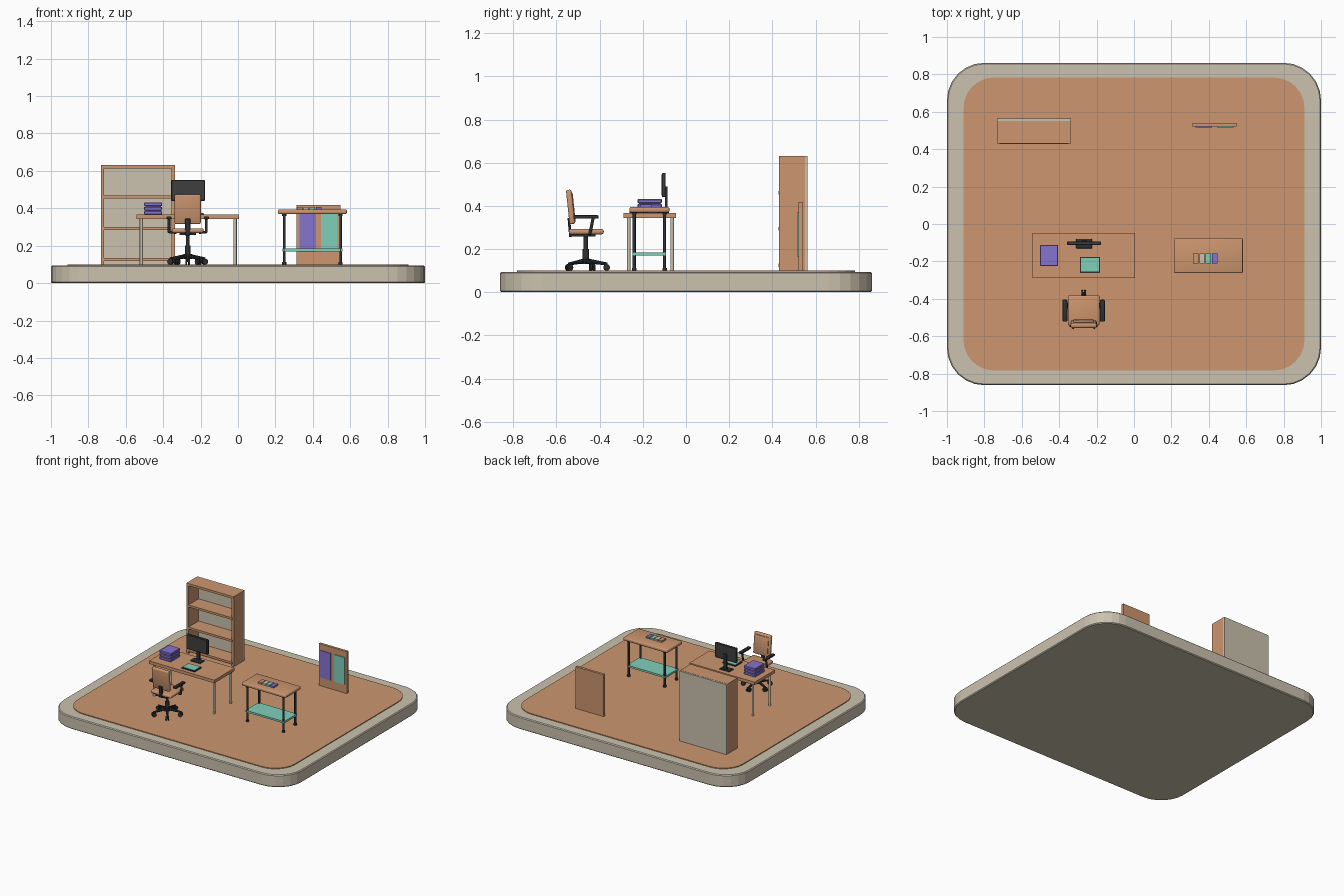
import bpy, bmesh, math
from mathutils import Vector, Matrix

if "Cube" in bpy.data.objects:
    bpy.data.objects.remove(bpy.data.objects["Cube"])


def material(name, r, g, b):
    lin = [(c / 255 / 12.92) if c < 11 else ((c / 255 + 0.055) / 1.055) ** 2.4 for c in (r, g, b)]
    m = bpy.data.materials.new(name)
    m.diffuse_color = (*lin, 1)
    m.use_nodes = True
    m.node_tree.nodes["Principled BSDF"].inputs["Base Color"].default_value = m.diffuse_color
    return m


TAN = material("tan wood", 204, 150, 111)
STONE = material("pale stone", 203, 194, 175)
TEAL = material("teal", 128, 207, 186)
PURPLE = material("purple", 134, 116, 207)
DARK = material("charcoal", 45, 48, 51)
SCREEN = material("screen grey", 62, 62, 63)


def finish(name, bm, mat, smooth=False):
    bmesh.ops.recalc_face_normals(bm, faces=bm.faces)
    me = bpy.data.meshes.new(name)
    bm.to_mesh(me)
    bm.free()
    me.materials.append(mat)
    ob = bpy.data.objects.new(name, me)
    bpy.context.collection.objects.link(ob)
    if smooth:
        bpy.ops.object.select_all(action='DESELECT')
        ob.select_set(True)
        bpy.context.view_layer.objects.active = ob
        bpy.ops.object.shade_smooth_by_angle(angle=math.radians(35))
    return ob


def box(name, x, y, z, mat, bevel=0, segs=2, tilt=0):
    """Box from (min, max) ranges, optionally bevelled and tilted about x."""
    bm = bmesh.new()
    bmesh.ops.create_cube(bm, size=1)
    bmesh.ops.scale(bm, verts=bm.verts, vec=(x[1] - x[0], y[1] - y[0], z[1] - z[0]))
    if bevel:
        bmesh.ops.bevel(bm, geom=bm.edges[:], offset=bevel, segments=segs, profile=0.5, affect='EDGES')
    bmesh.ops.rotate(bm, verts=bm.verts, matrix=Matrix.Rotation(tilt, 3, 'X'))
    bmesh.ops.translate(bm, verts=bm.verts, vec=(sum(x) / 2, sum(y) / 2, sum(z) / 2))
    return finish(name, bm, mat, bevel > 0)


def rod(name, a, b, r, mat, r2=None, sides=16):
    """Cylinder or cone between two points."""
    a, b = Vector(a), Vector(b)
    bm = bmesh.new()
    bmesh.ops.create_cone(bm, cap_ends=True, segments=sides, radius1=r,
                          radius2=r if r2 is None else r2, depth=(b - a).length)
    rot = (b - a).to_track_quat('Z', 'Y').to_matrix()
    bmesh.ops.rotate(bm, verts=bm.verts, matrix=rot)
    bmesh.ops.translate(bm, verts=bm.verts, vec=(a + b) / 2)
    return finish(name, bm, mat, True)


def rounded_slab(name, hx, hy, r, z, mat, bevel=0):
    bm = bmesh.new()
    vs = []
    for q, (sx, sy) in enumerate(((1, 1), (-1, 1), (-1, -1), (1, -1))):
        for i in range(7):
            t = math.radians(90 * q + 15 * i)
            vs.append(bm.verts.new((sx * (hx - r) + r * math.cos(t), sy * (hy - r) + r * math.sin(t), z[0])))
    f = bm.faces.new(vs)
    top = bmesh.ops.extrude_face_region(bm, geom=[f])['geom']
    bmesh.ops.translate(bm, verts=[v for v in top if isinstance(v, bmesh.types.BMVert)], vec=(0, 0, z[1] - z[0]))
    if bevel:
        rim = [e for e in bm.edges if abs(e.verts[0].co.z - e.verts[1].co.z) < 1e-6]
        bmesh.ops.bevel(bm, geom=rim, offset=bevel, segments=1, affect='EDGES')
    return finish(name, bm, mat)


# Base and floor
rounded_slab("base_slab", 1.0, 0.862, 0.2, (0, 0.094), STONE, 0.006)
rounded_slab("floor", 0.912, 0.784, 0.165, (0.09, 0.1), TAN)
F = 0.099

# Bookshelf
box("bookshelf_back", (-0.733, -0.338), (0.551, 0.563), (F, 0.63), STONE)
for side, x in (("left", -0.733), ("right", -0.355)):
    box(f"bookshelf_{side}_side", (x, x + 0.017), (0.432, 0.552), (F, 0.63), TAN)
box("bookshelf_top", (-0.733, -0.338), (0.43, 0.552), (0.614, 0.631), TAN)
for i in range(3):
    z = 0.117 + 0.168 * i
    box(f"bookshelf_shelf_{i}", (-0.72, -0.35), (0.429, 0.552), (z, z + 0.016), TAN)

# Desk
box("desk_top", (-0.543, 0.005), (-0.29, -0.047), (0.343, 0.366), TAN)
for x in (-0.517, -0.015):
    for y in (-0.265, -0.064):
        rod("desk_leg", (x, y, F), (x, y, 0.345), 0.0085, STONE)

# Monitor
box("monitor_body", (-0.357, -0.177), (-0.112, -0.094), (0.44, 0.552), SCREEN, 0.003, 1)
box("monitor_panel", (-0.351, -0.183), (-0.1135, -0.111), (0.448, 0.546), SCREEN)
box("monitor_neck", (-0.279, -0.255), (-0.098, -0.086), (0.37, 0.49), DARK)
box("monitor_foot", (-0.309, -0.225), (-0.131, -0.079), (0.366, 0.374), DARK, 0.002, 1)

# Keypad tablet on the desk
box("tablet_body", (-0.29, -0.181), (-0.261, -0.177), (0.366, 0.373), DARK)
box("tablet_pad", (-0.284, -0.187), (-0.255, -0.183), (0.372, 0.376), TEAL)

# Stacked letter trays
for i in range(3):
    z = 0.366 + 0.023 * i
    box(f"letter_tray_{i}", (-0.502, -0.406), (-0.224, -0.112), (z, z + 0.019), PURPLE, 0.003, 1)
box("letter_tray_core", (-0.495, -0.413), (-0.217, -0.119), (0.37, 0.425), PURPLE)

# Side table
box("table_top", (0.213, 0.582), (-0.262, -0.077), (0.37, 0.394), TAN, 0.007, 3)
box("table_shelf", (0.237, 0.56), (-0.247, -0.092), (0.17, 0.184), TEAL)
for x in (0.247, 0.549):
    for y in (-0.24, -0.099):
        rod("table_leg", (x, y, F), (x, y, 0.372), 0.0075, DARK)
        rod("table_leg_foot", (x, y, F), (x, y, 0.112), 0.011, DARK)
        rod("table_leg_collar", (x, y, 0.36), (x, y, 0.372), 0.011, DARK)
for i, m in enumerate((TAN, STONE, TEAL, PURPLE)):
    x = 0.315 + 0.034 * i
    box(f"sample_block_{i}", (x, x + 0.029), (-0.21, -0.159), (0.393, 0.406), m)

# Display board
box("display_board", (0.313, 0.548), (0.521, 0.54), (F, 0.417), TAN)
box("board_panel_left", (0.329, 0.416), (0.515, 0.522), (0.165, 0.37), PURPLE)
box("board_panel_right", (0.443, 0.533), (0.515, 0.522), (0.165, 0.37), TEAL)

# Office chair: seat and back
CX, CY = -0.269, -0.464
box("chair_seat", (CX - 0.085, CX + 0.085), (-0.543, -0.381), (0.268, 0.293), TAN, 0.01, 3)
box("chair_back", (CX - 0.07, CX + 0.07), (-0.548, -0.522), (0.315, 0.475), TAN, 0.009, 3, math.radians(6))
box("chair_back_pad", (CX - 0.055, CX + 0.055), (-0.526, -0.518), (0.325, 0.46), TAN, 0.003, 2, math.radians(6))
box("chair_back_bracket", (CX - 0.014, CX + 0.014), (-0.545, -0.533), (0.255, 0.345), DARK, 0.002, 1, math.radians(5))
box("chair_seat_plate", (CX - 0.045, CX + 0.045), (-0.535, -0.42), (0.257, 0.27), DARK)

# Chair arms
for side, s in (("left", -1), ("right", 1)):
    x = CX + s * 0.1
    box(f"chair_{side}_armrest", (x - 0.013, x + 0.013), (-0.522, -0.405), (0.341, 0.357), DARK, 0.005, 2)
    rod(f"chair_{side}_arm_post", (x, -0.43, 0.345), (x, -0.445, 0.272), 0.007, DARK)
    rod(f"chair_{side}_arm_bar", (x + s * 0.004, -0.445, 0.274), (CX + s * 0.06, -0.445, 0.27), 0.007, DARK)

# Chair column, star base and casters
rod("chair_gas_column", (CX, CY, 0.18), (CX, CY, 0.26), 0.01, DARK)
rod("chair_column_sleeve", (CX, CY, 0.13), (CX, CY, 0.2), 0.015, DARK)
rod("chair_hub", (CX, CY, 0.13), (CX, CY, 0.155), 0.022, DARK)
for k in range(5):
    t = math.radians(90 + 72 * k)
    d = Vector((math.cos(t), math.sin(t), 0))
    side = Vector((-d.y, d.x, 0))
    end = Vector((CX, CY, 0.131)) + d * 0.096
    rod("chair_base_arm", Vector((CX, CY, 0.145)) + d * 0.01, end, 0.011, DARK, 0.007, 8)
    rod("caster_stem", end + Vector((0, 0, 0.006)), end - Vector((0, 0, 0.018)), 0.005, DARK, sides=8)
    c = Vector((end.x, end.y, 0.1145))
    for s in (-1, 1):
        rod("caster_wheel", c + side * s * 0.003, c + side * s * 0.012, 0.0155, DARK)
